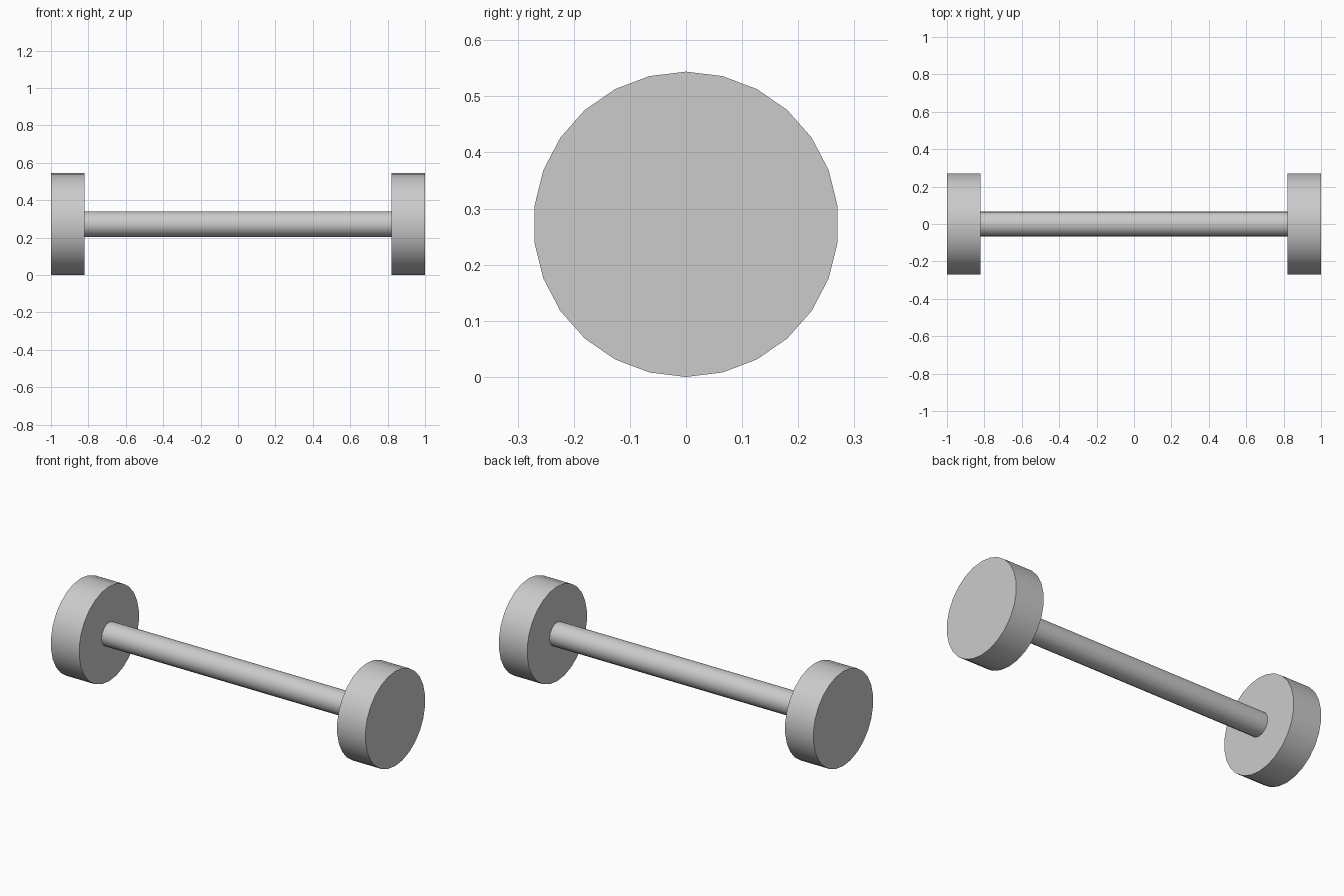
import bpy
from math import pi

cube = bpy.data.objects.get("Cube")
if cube:
    bpy.data.objects.remove(cube, do_unlink=True)

RADIUS = 0.272
WIDTH = 0.18

grey = bpy.data.materials.new("light grey")
grey.use_nodes = True
colour = (0.6, 0.6, 0.6, 1)
grey.diffuse_color = colour
grey.node_tree.nodes["Principled BSDF"].inputs["Base Color"].default_value = colour


def cylinder_along_x(name, sides, radius, length, x):
    # A vertex points straight up and down after the turn
    bpy.ops.mesh.primitive_cylinder_add(
        vertices=sides, radius=radius, depth=length,
        location=(x, 0, RADIUS), rotation=(pi / 2, 0, pi / 2))
    obj = bpy.context.object
    obj.name = name
    obj.data.materials.append(grey)
    bpy.ops.object.shade_smooth_by_angle(angle=pi / 6)
    return obj


# End discs
for side, name in ((1, "left_disc"), (-1, "right_disc")):
    cylinder_along_x(name, 26, RADIUS, WIDTH, side * (1 - WIDTH / 2))

# Bar joining the inner faces of the discs
cylinder_along_x("bar", 16, RADIUS / 4, 2 - 2 * WIDTH, 0)
